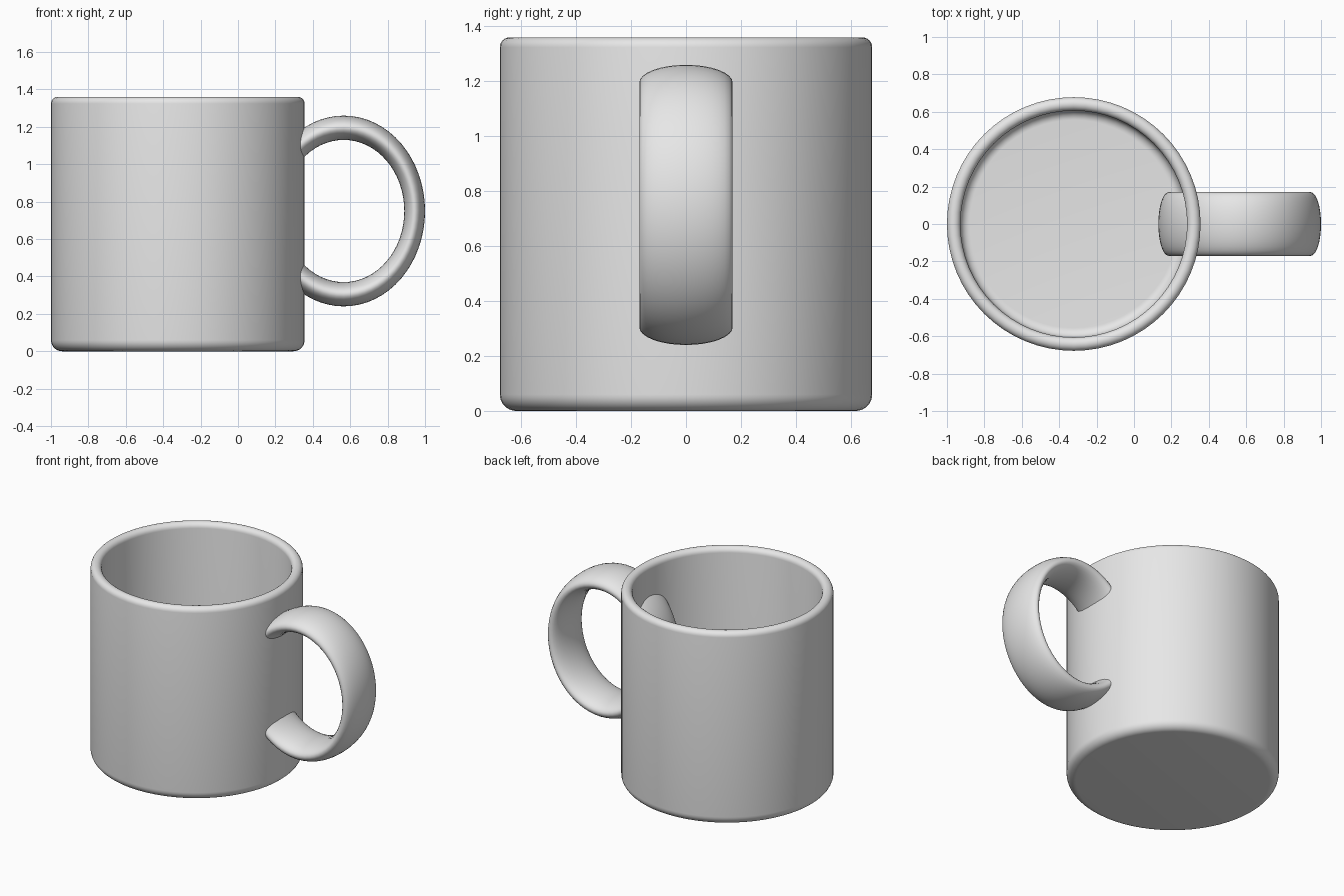
import bpy, bmesh
from math import sin, cos, pi, radians

cube = bpy.data.objects.get("Cube")
if cube:
    bpy.data.objects.remove(cube, do_unlink=True)

glaze = bpy.data.materials.new("grey_ceramic")
glaze.use_nodes = True
GREY = (0.8, 0.8, 0.8, 1)
glaze.diffuse_color = GREY
glaze.node_tree.nodes["Principled BSDF"].inputs["Base Color"].default_value = GREY


def add_object(name, bm, location):
    bmesh.ops.recalc_face_normals(bm, faces=bm.faces)
    mesh = bpy.data.meshes.new(name)
    bm.to_mesh(mesh)
    bm.free()
    mesh.materials.append(glaze)
    obj = bpy.data.objects.new(name, mesh)
    obj.location = location
    bpy.context.collection.objects.link(obj)
    bpy.ops.object.select_all(action="DESELECT")
    obj.select_set(True)
    bpy.context.view_layer.objects.active = obj
    bpy.ops.object.shade_smooth_by_angle(angle=radians(40))
    return obj


def arc(cx, cz, r, start, end, steps=8):
    angles = [radians(start + (end - start) * i / steps) for i in range(steps + 1)]
    return [(cx + r * cos(a), cz + r * sin(a)) for a in angles]


# Cup: one profile with rounded foot, rim and inner floor, spun about z
RADIUS, HEIGHT, WALL, FLOOR = 0.678, 1.36, 0.072, 0.07
foot, rim, cove = 0.06, WALL / 2, 0.05
inner = RADIUS - WALL
profile = [(0, 0)]
profile += arc(RADIUS - foot, foot, foot, -90, 0)
profile += arc(RADIUS - rim, HEIGHT - rim, rim, 0, 180, 12)
profile += arc(inner - cove, FLOOR + cove, cove, 0, -90)
profile += [(0, FLOOR)]

bm = bmesh.new()
verts = [bm.verts.new((x, 0, z)) for x, z in profile]
edges = [bm.edges.new(pair) for pair in zip(verts, verts[1:])]
bmesh.ops.spin(bm, geom=verts + edges, cent=(0, 0, 0), axis=(0, 0, 1),
               angle=2 * pi, steps=64)
bmesh.ops.remove_doubles(bm, verts=bm.verts, dist=0.0001)
add_object("cup_body", bm, (-0.322, 0, 0))

# Handle: an upright oval ring with a wide, thin section, running through the wall
bm = bmesh.new()
section = [bm.verts.new((0.445 + 0.065 * cos(a), 0.17 * sin(a), 0))
           for a in (2 * pi * i / 32 for i in range(32))]
edges = [bm.edges.new((section[i - 1], section[i])) for i in range(32)]
bmesh.ops.spin(bm, geom=section + edges, cent=(0, 0, 0), axis=(0, 1, 0),
               angle=2 * pi, steps=64)
bmesh.ops.remove_doubles(bm, verts=bm.verts, dist=0.0001)
bmesh.ops.scale(bm, vec=(0.853, 1, 1), verts=bm.verts)
add_object("handle", bm, (0.565, 0, 0.75))
